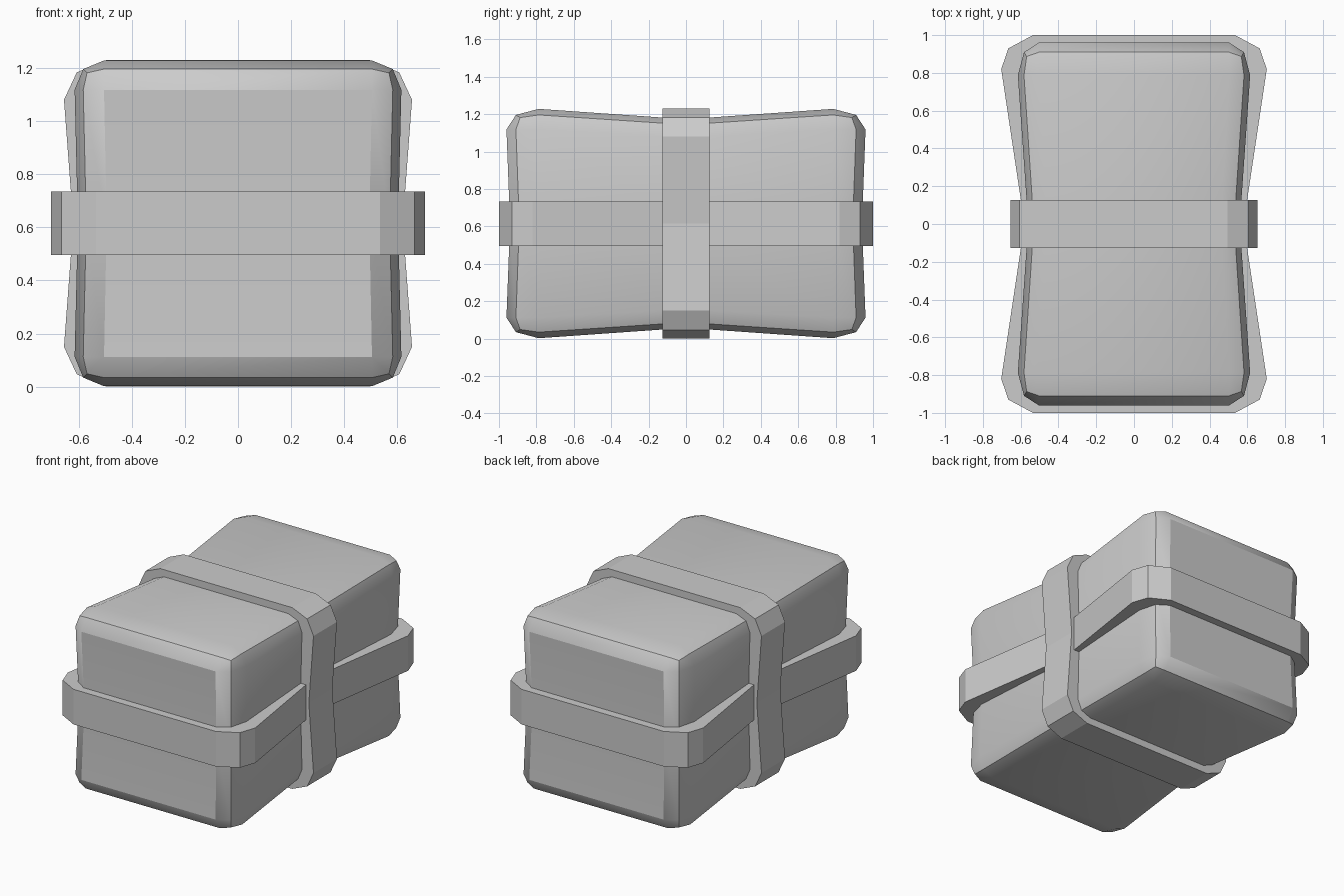
import bpy, bmesh, math

if "Cube" in bpy.data.objects:
    bpy.data.objects.remove(bpy.data.objects["Cube"])

MID = 0.615  # centre height


def finish(name, bm):
    bmesh.ops.recalc_face_normals(bm, faces=bm.faces[:])
    me = bpy.data.meshes.new(name)
    bm.to_mesh(me)
    bm.free()
    ob = bpy.data.objects.new(name, me)
    bpy.context.collection.objects.link(ob)
    return ob


# Body: chamfered box, pinched at its middle length and height
bm = bmesh.new()
bmesh.ops.create_cube(bm, size=2)
bmesh.ops.bevel(bm, geom=bm.edges[:], offset=0.18, offset_type='OFFSET',
                segments=2, profile=0.5, affect='EDGES')
for normal in ((0, 1, 0), (0, 0, 1)):
    bmesh.ops.bisect_plane(bm, geom=bm.verts[:] + bm.edges[:] + bm.faces[:],
                           plane_co=(0, 0, 0), plane_no=normal)
for v in bm.verts:
    mid_y, mid_z = abs(v.co.y) < 0.01, abs(v.co.z) < 0.01
    x, y, z = v.co.x * 0.615, v.co.y * 0.96, v.co.z * 0.613
    if mid_y:
        x, z = x * 0.91, z * 0.91
    if mid_z:
        x, y = x * 0.98, y * 0.98
    v.co = (x, y, z + MID)
body = finish("body", bm)
bpy.context.view_layer.objects.active = body
body.select_set(True)
bpy.ops.object.shade_smooth_by_angle(angle=math.radians(30))
body.select_set(False)


# Straps: a quarter profile mirrored to a closed loop, extruded as a ring
def strap(name, quarter, half_width, thickness, place):
    q = quarter
    right = [(a, -b) for a, b in q[:0:-1]][::-1]
    loop = ([(a, -b) for a, b in reversed(q[1:])] + q)
    loop += [(-a, b) for a, b in reversed(loop)]
    ma = max(a for a, b in q)
    mb = max(b for a, b in q)
    inner = [(a * (1 - thickness / ma), b * (1 - thickness / mb)) for a, b in loop]
    bm = bmesh.new()
    rings = [[bm.verts.new(place(a, b, w)) for a, b in pts]
             for pts, w in ((loop, -half_width), (loop, half_width),
                            (inner, half_width), (inner, -half_width))]
    n = len(loop)
    for k in range(4):
        r, s = rings[k], rings[(k + 1) % 4]
        for i in range(n):
            j = (i + 1) % n
            bm.faces.new((r[i], r[j], s[j], s[i]))
    return finish(name, bm)


# Horizontal strap around the sides
strap("horizontal_strap",
      [(0.58, 0), (0.703, 0.82), (0.665, 0.93), (0.535, 1.0)],
      0.119, 0.11, lambda a, b, w: (a, b, MID + w))

# Vertical strap around the waist
strap("vertical_strap",
      [(0.62, 0), (0.655, 0.465), (0.607, 0.568), (0.495, 0.615)],
      0.126, 0.11, lambda a, b, w: (a, w, MID + b))
